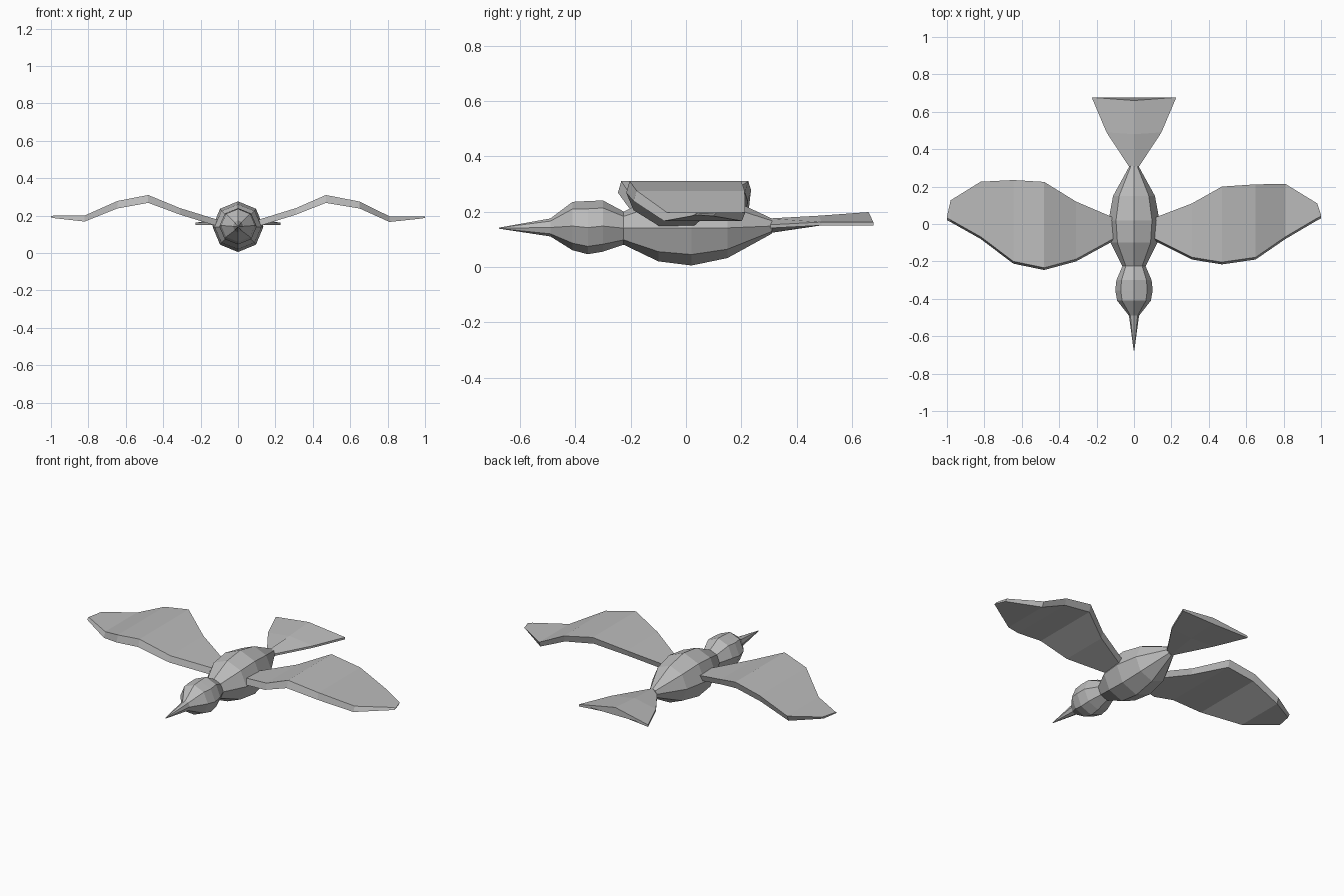
import bpy, bmesh
from math import sin, cos, tau

if "Cube" in bpy.data.objects:
    bpy.data.objects.remove(bpy.data.objects["Cube"])

GREY = (0.5, 0.5, 0.5, 1)
grey = bpy.data.materials.new("plain_grey")
grey.use_nodes = True
grey.diffuse_color = GREY
grey.node_tree.nodes["Principled BSDF"].inputs["Base Color"].default_value = GREY


def loft(name, rings):
    """Skin a closed, flat-shaded shell through rings of equal point count."""
    bm = bmesh.new()
    loops = [[bm.verts.new(p) for p in ring] for ring in rings]
    n = len(loops[0])
    for a, b in zip(loops, loops[1:]):
        for i in range(n):
            j = (i + 1) % n
            bm.faces.new((a[i], a[j], b[j], b[i]))
    bm.faces.new(loops[0])
    bm.faces.new(loops[-1])
    bmesh.ops.remove_doubles(bm, verts=bm.verts, dist=0.0005)
    bmesh.ops.recalc_face_normals(bm, faces=bm.faces)
    mesh = bpy.data.meshes.new(name)
    bm.to_mesh(mesh)
    bm.free()
    mesh.materials.append(grey)
    obj = bpy.data.objects.new(name, mesh)
    bpy.context.collection.objects.link(obj)
    return obj


def octagon(y, width, low, high):
    mid, half = (low + high) / 2, (high - low) / 2
    return [(width * sin(tau * i / 8), y, mid + half * cos(tau * i / 8)) for i in range(8)]


# Body, head and beak: y, half width, bottom, top
beak_base = (-0.49, 0.027, 0.11, 0.175)
neck = (-0.225, 0.062, 0.08, 0.2)
loft("beak", [octagon(*s) for s in [(-0.675, 0.002, 0.138, 0.142), beak_base]])
loft("head", [octagon(*s) for s in [
    beak_base, (-0.41, 0.09, 0.06, 0.235), (-0.355, 0.1, 0.046, 0.238),
    (-0.3, 0.094, 0.055, 0.24), neck]])
loft("body", [octagon(*s) for s in [
    neck, (-0.1, 0.125, 0.02, 0.26), (0.02, 0.136, 0.005, 0.276),
    (0.15, 0.112, 0.032, 0.25), (0.31, 0.024, 0.12, 0.175)]])


# Tail fan: y at centre, y at edge, half width, edge height, ridge height, underside
def tail_ring(yc, ye, w, edge, ridge, under):
    return [(0, yc, ridge), (w, ye, edge + 0.012), (w, ye, edge),
            (0, yc, under), (-w, ye, edge), (-w, ye, edge + 0.012)]


loft("tail", [tail_ring(*s) for s in [
    (0.3, 0.3, 0.022, 0.14, 0.175, 0.122), (0.48, 0.49, 0.147, 0.15, 0.185, 0.15),
    (0.66, 0.677, 0.226, 0.15, 0.198, 0.16)]])


# Wings: x, front y, back y, bottom, top
def wing_ring(side, x, front, back, low, high):
    inset = 0.012
    return [(side * x, front, low), (side * x, front + inset, high),
            (side * x, back, high), (side * x, back - inset, low)]


LEFT = [(0.1, -0.085, 0.03, 0.14, 0.175), (0.31, -0.19, 0.11, 0.205, 0.24),
        (0.47, -0.216, 0.2, 0.268, 0.31), (0.65, -0.19, 0.212, 0.238, 0.275),
        (0.81, -0.08, 0.214, 0.166, 0.196), (0.98, 0.02, 0.11, 0.184, 0.196),
        (1.0, 0.03, 0.05, 0.188, 0.194)]
RIGHT = [(0.1, -0.085, 0.03, 0.14, 0.175), (0.31, -0.2, 0.12, 0.205, 0.24),
         (0.48, -0.246, 0.225, 0.268, 0.31), (0.645, -0.212, 0.235, 0.238, 0.278),
         (0.82, -0.08, 0.226, 0.168, 0.2), (0.98, 0.01, 0.127, 0.186, 0.2),
         (1.0, 0.02, 0.04, 0.19, 0.198)]
loft("left_wing", [wing_ring(1, *s) for s in LEFT])
loft("right_wing", [wing_ring(-1, *s) for s in RIGHT])
